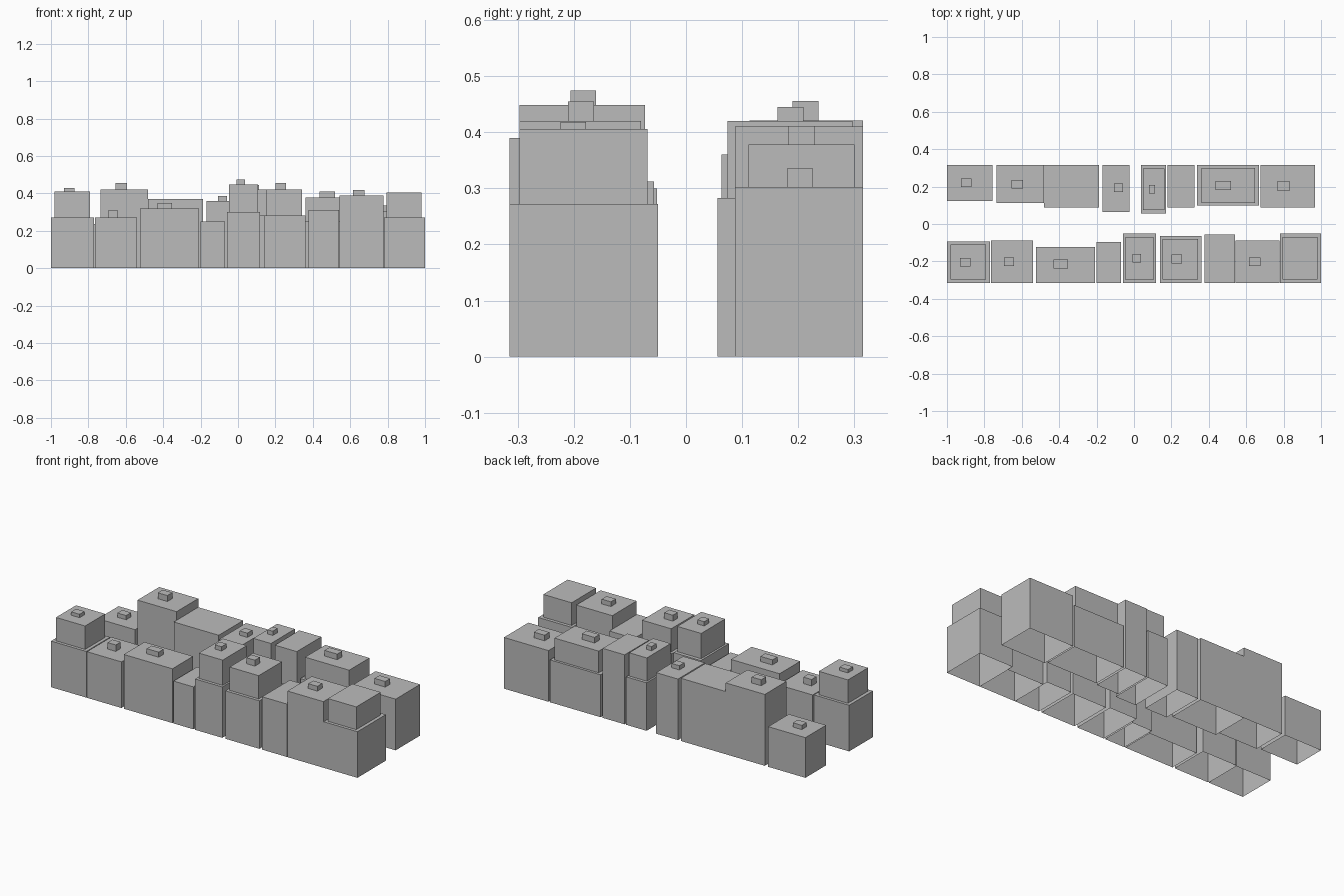
import bpy, bmesh

grey = bpy.data.materials.new("concrete_grey")
grey.diffuse_color = (0.5, 0.5, 0.5, 1)


def add_box(bm, x0, x1, y0, y1, z0, z1):
    """Box shell without an underside."""
    ring = [(x0, y0), (x1, y0), (x1, y1), (x0, y1)]
    low = [bm.verts.new((x, y, z0)) for x, y in ring]
    top = [bm.verts.new((x, y, z1)) for x, y in ring]
    bm.faces.new(top)
    for i in range(4):
        j = (i + 1) % 4
        bm.faces.new((low[i], low[j], top[j], top[i]))


def building(name, x0, x1, y0, y1, base, upper=None, vent=None):
    """Base block, optional set-back upper storey (x0, x1, y0, y1, top),
    optional rooftop vent (x centre, y centre, width, top)."""
    bm = bmesh.new()
    add_box(bm, x0, x1, y0, y1, 0, base)
    roof = base
    if upper:
        add_box(bm, *upper[:4], base, upper[4])
        roof = upper[4]
    if vent:
        cx, cy, w, top = vent
        add_box(bm, cx - w / 2, cx + w / 2, cy - 0.023, cy + 0.023, roof, top)
    mesh = bpy.data.meshes.new(name)
    bm.to_mesh(mesh)
    bm.free()
    mesh.materials.append(grey)
    bpy.context.collection.objects.link(bpy.data.objects.new(name, mesh))


EDGE = 0.315  # street frontage of both rows

# Front row: x0, x1, rear y, base height, upper storey, vent
front = [
    (-1.0, -0.77, -0.093, 0.272, (-0.98, -0.79, -0.297, -0.11, 0.41), (-0.902, -0.205, 0.055, 0.43)),
    (-0.765, -0.54, -0.088, 0.272, None, (-0.668, -0.201, 0.054, 0.31)),
    (-0.525, -0.208, -0.122, 0.32, None, (-0.391, -0.214, 0.078, 0.35)),
    (-0.2, -0.07, -0.095, 0.25, None, None),
    (-0.06, 0.118, -0.052, 0.30, (-0.048, 0.108, -0.297, -0.073, 0.449), (0.015, -0.183, 0.044, 0.474)),
    (0.138, 0.36, -0.063, 0.283, (0.153, 0.343, -0.297, -0.08, 0.42), (0.229, -0.187, 0.056, 0.455)),
    (0.378, 0.54, -0.057, 0.312, None, None),
    (0.543, 0.778, -0.088, 0.39, None, (0.645, -0.201, 0.06, 0.418)),
    (0.78, 1.0, -0.05, 0.272, (0.795, 0.98, -0.297, -0.069, 0.406), None),
]
for i, (x0, x1, y, h, upper, vent) in enumerate(front, 1):
    building(f"front_building_{i}", x0, x1, -EDGE, y, h, upper, vent)

# Back row: x0, x1, front y, base height, upper storey, vent
back = [
    (-1.0, -0.757, 0.122, 0.237, None, (-0.897, 0.22, 0.058, 0.262)),
    (-0.735, -0.48, 0.113, 0.421, None, (-0.625, 0.213, 0.062, 0.456)),
    (-0.48, -0.187, 0.087, 0.37, None, None),
    (-0.168, 0.025 - 0.05, 0.063, 0.36, None, (-0.083, 0.193, 0.05, 0.385)),
    (0.037, 0.17, 0.056, 0.283, (0.048, 0.163, 0.074, 0.297, 0.42), (0.096, 0.186, 0.034, 0.445)),
    (0.18, 0.323, 0.087, 0.41, None, None),
    (0.337, 0.667, 0.1, 0.25, (0.36, 0.648, 0.111, 0.3, 0.378), (0.478, 0.206, 0.083, 0.411)),
    (0.677, 0.968, 0.087, 0.302, None, (0.8, 0.203, 0.07, 0.335)),
]
for i, (x0, x1, y, h, upper, vent) in enumerate(back, 1):
    building(f"back_building_{i}", x0, x1, y, EDGE, h, upper, vent)
